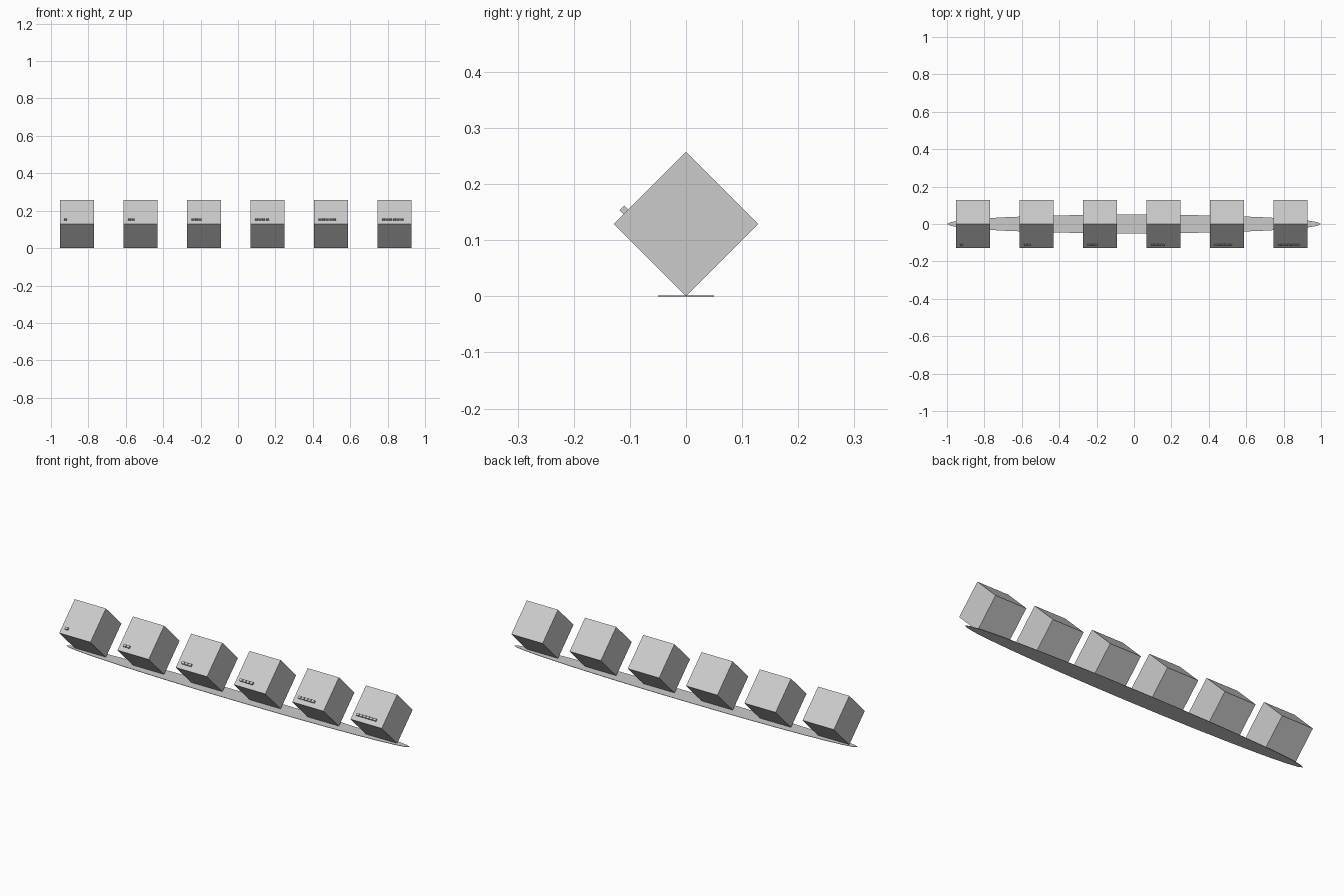
import bpy
import math
from mathutils import Matrix, Vector

if "Cube" in bpy.data.objects:
    bpy.data.objects.remove(bpy.data.objects["Cube"])

SIDE = 0.182                    # edge length of each cube
HALF_DIAG = SIDE / math.sqrt(2)
SPACING = 0.3396                # distance between cubes
FIRST_X = -0.861
PIP = 0.012
PIP_WIDTH = 0.016
PIP_STEP = 0.0198

grey = bpy.data.materials.new("light_grey")
grey.diffuse_color = (0.6, 0.6, 0.6, 1)
grey.use_nodes = True
grey.node_tree.nodes["Principled BSDF"].inputs["Base Color"].default_value = grey.diffuse_color

TILT = Matrix.Rotation(math.radians(45), 4, 'X')


def tilted_box(name, size, location):
    """Box turned 45 degrees about x, standing on its long edge."""
    bpy.ops.mesh.primitive_cube_add(size=1)
    obj = bpy.context.object
    obj.name = name
    obj.data.transform(Matrix.Translation(location) @ TILT @ Matrix.Diagonal((*size, 1)))
    obj.data.materials.append(grey)
    return obj


# Thin elliptical base plate
bpy.ops.mesh.primitive_cylinder_add(vertices=32, radius=1, depth=0.002, location=(0, 0, 0.001))
base = bpy.context.object
base.name = "base_plate"
base.scale = (1, 0.05, 1)
base.data.materials.append(grey)

# Pips sit on the upper front face, near its lower edge
pip_y, pip_z = -0.110, 0.1535

for i in range(6):
    x = FIRST_X + i * SPACING
    # Cube balanced on its edge
    tilted_box(f"cube_{i + 1}", (SIDE, SIDE, SIDE), Vector((x, 0, HALF_DIAG + 0.0005)))
    # Row of counting pips, one more on each cube
    for j in range(i + 1):
        px = x - SIDE / 2 + 0.031 + j * PIP_STEP
        tilted_box(f"pip_{i + 1}_{j + 1}", (PIP_WIDTH, PIP, PIP), Vector((px, pip_y, pip_z)))
